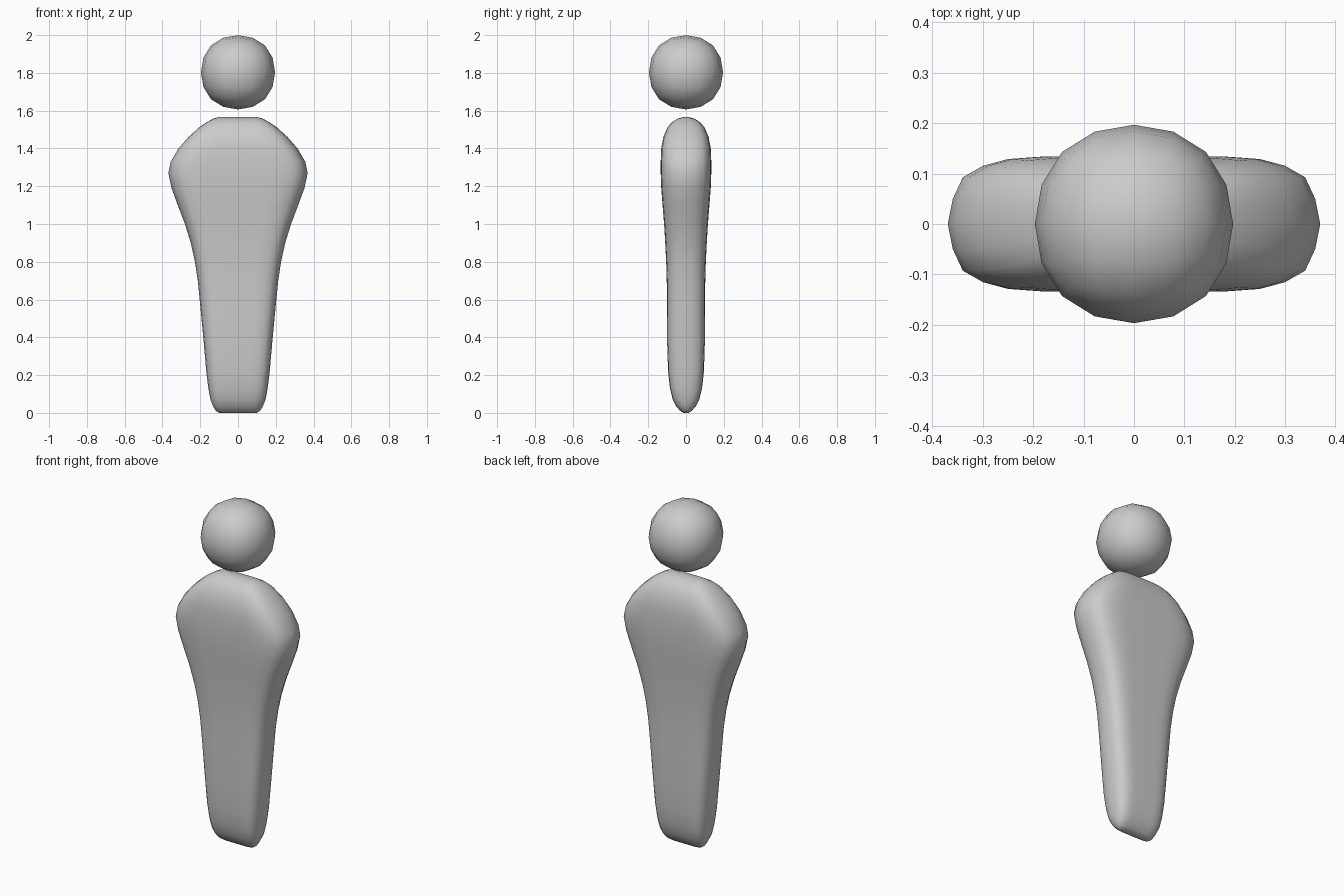
import bpy, bmesh

# Body: rounded flat section lofted up a height / half width / half depth profile
PROFILE = [
    (0.0, 0.10, 0.015), (0.012, 0.118, 0.032), (0.035, 0.132, 0.052),
    (0.07, 0.146, 0.070), (0.13, 0.157, 0.085), (0.22, 0.168, 0.095),
    (0.38, 0.182, 0.100), (0.58, 0.201, 0.101), (0.70, 0.213, 0.102),
    (0.80, 0.228, 0.105), (0.90, 0.250, 0.110), (1.00, 0.281, 0.116),
    (1.10, 0.319, 0.124), (1.19, 0.352, 0.131), (1.27, 0.369, 0.134),
    (1.33, 0.356, 0.134), (1.40, 0.315, 0.131), (1.46, 0.263, 0.120),
    (1.51, 0.208, 0.099), (1.54, 0.165, 0.074), (1.558, 0.130, 0.044),
    (1.566, 0.102, 0.015),
]
QUARTER = [(1, 0), (0.973, 0.37), (0.919, 0.69), (0.811, 0.86),
           (0.676, 0.96), (0.5, 0.995), (0.36, 1)]
half = QUARTER + [(-x, y) for x, y in reversed(QUARTER)]
SECTION = half + [(x, -y) for x, y in reversed(half[1:-1])]

bm = bmesh.new()
rings = [[bm.verts.new((x * w, y * d, z)) for x, y in SECTION]
         for z, w, d in PROFILE]
n = len(SECTION)
for low, high in zip(rings, rings[1:]):
    for i in range(n):
        j = (i + 1) % n
        bm.faces.new((low[i], low[j], high[j], high[i]))
bm.faces.new(list(reversed(rings[0])))
bm.faces.new(rings[-1])
for f in bm.faces:
    f.smooth = True
mesh = bpy.data.meshes.new("body")
bm.to_mesh(mesh)
bm.free()
bpy.context.collection.objects.link(bpy.data.objects.new("body", mesh))

# Head: cube rounded into a ball by subdivision
bpy.ops.mesh.primitive_cube_add(size=0.468, location=(0, 0, 1.803))
head = bpy.context.object
head.name = "head"
sub = head.modifiers.new("round", 'SUBSURF')
sub.levels = sub.render_levels = 2
bpy.ops.object.shade_smooth()
